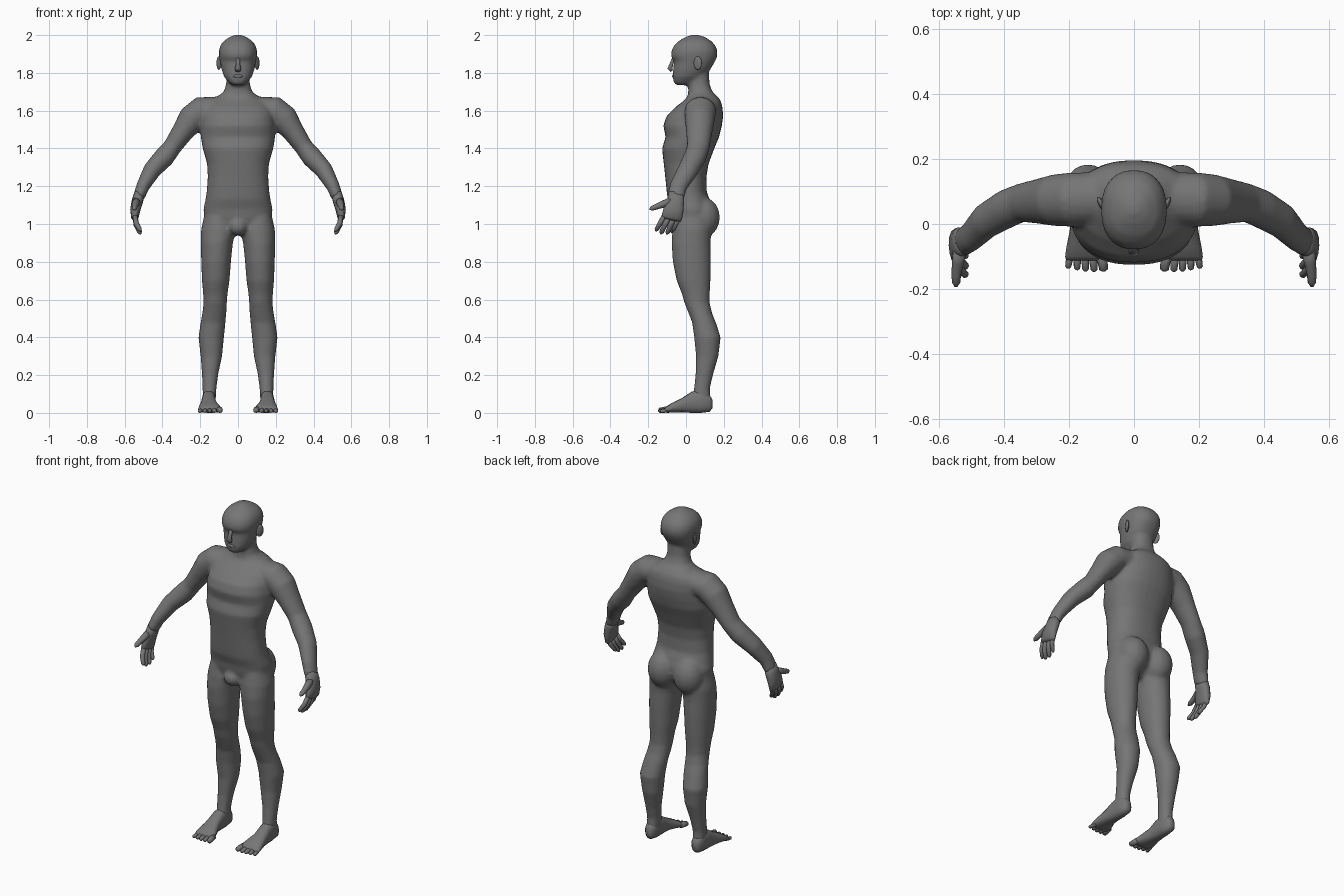
import bpy, bmesh, math
from mathutils import Vector, Matrix

skin = bpy.data.materials.new("grey_clay")
skin.diffuse_color = (0.18, 0.18, 0.18, 1)


def loft(bm, rings, sides=16, p=2.0, flip=1):
    """Skin a list of (centre, half_axis_u, half_axis_v) cross-sections."""
    loops = []
    for c, u, v in rings:
        loop = []
        for i in range(sides):
            a = 2 * math.pi * i / sides
            k, s = math.cos(a), math.sin(a)
            k = math.copysign(abs(k) ** (2 / p), k)
            s = math.copysign(abs(s) ** (2 / p), s)
            q = c + u * k + v * s
            loop.append(bm.verts.new((q.x * flip, q.y, q.z)))
        loops.append(loop)
    for a, b in zip(loops, loops[1:]):
        for i in range(sides):
            j = (i + 1) % sides
            bm.faces.new((a[i], a[j], b[j], b[i]))
    bm.faces.new(loops[0])
    bm.faces.new(loops[-1])


def level(rows):
    """Horizontal sections from (z, x centre, half width, y front, y back)."""
    return [(Vector((x, (f + b) / 2, z)), Vector((w, 0, 0)), Vector((0, (b - f) / 2, 0)))
            for z, x, w, f, b in rows]


def tube(rows):
    """Sections across a path from (x, y, z, thickness radius, depth radius)."""
    pts = [Vector(r[:3]) for r in rows]
    out = []
    for i, r in enumerate(rows):
        t = (pts[min(i + 1, len(pts) - 1)] - pts[max(i - 1, 0)]).normalized()
        v = (Vector((0, 1, 0)) - t * t.y).normalized()
        out.append((pts[i], v.cross(t) * r[3], v * r[4]))
    return out


def digit(base, tip, r, bend=Vector((0, 0, 0))):
    """Tapered finger or toe with a rounded tip."""
    a, b = Vector(base), Vector(tip)
    m = a.lerp(b, 0.5) + bend
    e = m.lerp(b, 0.8)
    return tube([(*a, r, r), (*m, r, r), (*e, r * 0.85, r * 0.85), (*b, r * 0.35, r * 0.35)])


def ball(bm, centre, radii, tilt=0):
    m = Matrix.Translation(centre) @ Matrix.Rotation(tilt, 4, 'Z') @ Matrix.Diagonal((*radii, 1))
    bmesh.ops.create_uvsphere(bm, u_segments=16, v_segments=10, radius=1, matrix=m)


def finish(name, bm, mirror=False, angle=60):
    bmesh.ops.recalc_face_normals(bm, faces=bm.faces)
    me = bpy.data.meshes.new(name)
    bm.to_mesh(me)
    bm.free()
    me.materials.append(skin)
    ob = bpy.data.objects.new(name, me)
    bpy.context.collection.objects.link(ob)
    me.polygons.foreach_set("use_smooth", [True] * len(me.polygons))
    if mirror:
        mod = ob.modifiers.new("mirror", 'MIRROR')
        mod.use_mirror_merge = False
    return ob


# Body: torso, limbs and glutes fused into one skin
body = bmesh.new()
loft(body, level([(z, 0, w, f, b) for z, w, f, b in [
    (.94, .05, -.03, .06), (.99, .15, -.06, .12), (1.03, .18, -.073, .14),
    (1.08, .183, -.08, .14), (1.13, .172, -.097, .125), (1.17, .166, -.102, .11),
    (1.25, .16, -.11, .108), (1.32, .164, -.118, .12), (1.4, .187, -.127, .15),
    (1.46, .197, -.108, .175), (1.52, .197, -.12, .19), (1.57, .19, -.104, .197),
    (1.62, .18, -.055, .193), (1.65, .155, -.015, .185), (1.675, .11, .008, .168),
    (1.70, .075, .012, .14), (1.74, .063, .012, .125), (1.82, .06, .01, .12)]]), 32, 2.3)
ball(body, (0, -.05, .985), (.05, .045, .045))

leg = level([
    (1.04, .1, .08, -.06, .13), (.97, .102, .094, -.072, .135), (.9, .112, .085, -.077, .13),
    (.8, .116, .079, -.07, .132), (.7, .118, .073, -.05, .13), (.63, .12, .065, -.022, .126),
    (.58, .121, .062, -.008, .126), (.53, .125, .064, .012, .138), (.48, .132, .066, .032, .158),
    (.4, .142, .068, .043, .184), (.3, .141, .057, .053, .172), (.2, .148, .043, .05, .143),
    (.13, .151, .037, .042, .127), (.06, .152, .034, .03, .132)])
arm = tube([
    (.1, .08, 1.607, .068, .08), (.195, .075, 1.597, .078, .084), (.243, .073, 1.557, .076, .08),
    (.292, .07, 1.49, .059, .07), (.348, .065, 1.408, .049, .06), (.39, .048, 1.355, .055, .06),
    (.455, .01, 1.285, .048, .055), (.503, -.04, 1.2, .036, .047), (.526, -.055, 1.14, .031, .046)])
for side in (1, -1):
    loft(body, leg, 20, 2.1, side)
    loft(body, arm, 20, 2.0, side)
    ball(body, (.085 * side, .088, 1.035), (.088, .092, .108))

# Head: skull, jaw and brow as stacked sections, plus nose and lips
loft(body, level([(z, 0, w, f, b) for z, w, f, b in [
    (1.735, .03, -.052, .02), (1.75, .05, -.066, .05), (1.78, .074, -.07, .09),
    (1.82, .088, -.068, .13), (1.862, .096, -.064, .155), (1.885, .1, -.08, .165),
    (1.915, .102, -.078, .167), (1.945, .094, -.064, .156), (1.97, .075, -.038, .133),
    (1.99, .045, -.002, .1), (2.002, .015, .03, .06)]]), 24, 2.3)
ob = finish("body", body)
mod = ob.modifiers.new("fuse", 'REMESH')
mod.mode = 'VOXEL'
mod.voxel_size = .01
mod.use_smooth_shade = True
mod = ob.modifiers.new("soften", 'SMOOTH')
mod.factor = .5
mod.iterations = 5

face = bmesh.new()
loft(face, tube([(0, -.066, 1.88, .01, .008), (0, -.078, 1.845, .011, .01),
                 (0, -.085, 1.823, .017, .014), (0, -.075, 1.81, .014, .008)]), 10)
finish("nose", face)
lips = bmesh.new()
ball(lips, (0, -.063, 1.783), (.027, .011, .01))
finish("lips", lips)

ears = bmesh.new()
ball(ears, (.101, .062, 1.852), (.009, .024, .036), -.45)
finish("ears", ears, True)

# Hands: palm, four curled fingers and a forward thumb
hand = bmesh.new()
loft(hand, tube([(.52, -.052, 1.165, .028, .04), (.533, -.055, 1.12, .03, .046),
                 (.544, -.066, 1.075, .027, .054), (.546, -.075, 1.035, .02, .056),
                 (.543, -.078, 1.022, .012, .05)]), 14, 2.3)
for by, ty, tz, r in [(-.117, -.16, .963, .0135), (-.09, -.134, .948, .0145),
                      (-.061, -.102, .946, .0138), (-.034, -.07, .962, .012)]:
    loft(hand, digit((.545, by, 1.04), (.515, ty, tz), r, Vector((.008, 0, 0))), 10)
loft(hand, tube([(.535, -.075, 1.125, .022, .02), (.543, -.12, 1.105, .019, .019),
                 (.547, -.155, 1.092, .015, .015), (.548, -.18, 1.083, .013, .013),
                 (.548, -.193, 1.078, .005, .005)]), 10)
finish("hands", hand, True)

# Feet: heel to ball, with five splayed toes
foot = bmesh.new()
loft(foot, [(Vector((x, y, (lo + hi) / 2)), Vector((w, 0, 0)), Vector((0, 0, (hi - lo) / 2)))
            for y, x, w, lo, hi in [
                (.14, .154, .016, .025, .07), (.125, .154, .03, .006, .095),
                (.08, .154, .036, 0, .125), (.03, .155, .037, 0, .112),
                (-.02, .156, .042, .003, .08), (-.07, .152, .056, .002, .055),
                (-.1, .148, .064, 0, .037), (-.112, .147, .062, .004, .026)]], 16, 2.5)
for bx, tx, ty, r in [(.1, .093, -.146, .016), (.128, .122, -.147, .0125),
                      (.151, .149, -.146, .012), (.173, .176, -.142, .0115),
                      (.195, .204, -.137, .011)]:
    loft(foot, digit((bx, -.09, r + .003), (tx, ty, r * .8), r), 10)
finish("feet", foot, True)
